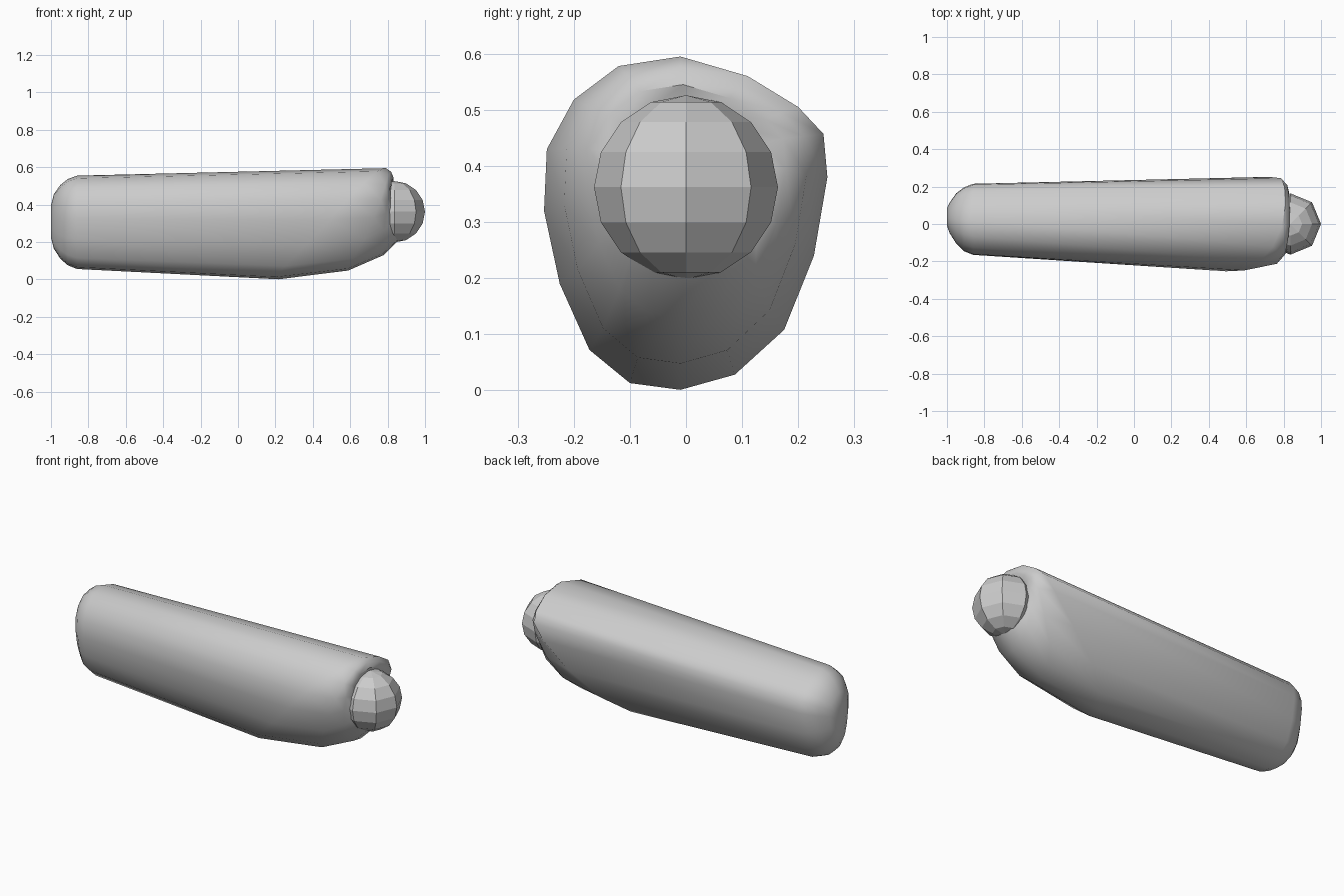
import bpy, bmesh

if "Cube" in bpy.data.objects:
    bpy.data.objects.remove(bpy.data.objects["Cube"])

# egg-shaped cross-section (y, z), counter-clockwise seen from +x
EGG = [(-.01, .595), (-.12, .578), (-.2, .518), (-.248, .43), (-.253, .32), (-.225, .19),
       (-.172, .072), (-.1, .013), (-.01, .001), (.087, .028), (.175, .108), (.228, .24),
       (.252, .38), (.245, .457), (.2, .505), (.11, .56)]

# each ring: x at bottom / middle / top, x skew per y, y range, z range
RINGS = [
    (-1.0, -1.0, -1.0, 0, (-.01, .085), (.225, .395)),
    (-.985, -.985, -.985, 0, (-.05, .115), (.165, .455)),
    (-.95, -.95, -.95, 0, (-.105, .165), (.11, .505)),
    (-.91, -.91, -.91, 0, (-.145, .195), (.075, .537)),
    (-.86, -.86, -.86, 0, (-.165, .215), (.055, .555)),
    (.22, .56, .795, .35, (-.253, .252), (0, .595)),      # slanted shoulder
    (.59, .745, .82, .10, (-.217, .215), (.047, .575)),
    (.78, .80, .832, .05, (-.175, .178), (.13, .545)),
    (.86, .825, .815, 0, (-.14, .14), (.21, .51)),
    (.82, .81, .80, 0, (-.08, .08), (.28, .44)),          # hidden inside the ball
]


def ring_points(xb, xm, xt, skew, yr, zr):
    pts = []
    for ey, ez in EGG:
        t, s = ez / .595, (ey + .253) / .505
        x = xb * (2*t - 1) * (t - 1) + xm * 4*t * (1 - t) + xt * t * (2*t - 1)
        pts.append((x + skew * ey, yr[0] + s * (yr[1] - yr[0]), zr[0] + t * (zr[1] - zr[0])))
    return pts


def finish(bm, name):
    bmesh.ops.recalc_face_normals(bm, faces=bm.faces)
    mesh = bpy.data.meshes.new(name)
    bm.to_mesh(mesh)
    bm.free()
    ob = bpy.data.objects.new(name, mesh)
    bpy.context.collection.objects.link(ob)
    return ob


# body: loft through the rings
bm = bmesh.new()
loops = [[bm.verts.new(p) for p in ring_points(*r)] for r in RINGS]
n = len(EGG)
for a, b in zip(loops, loops[1:]):
    for i in range(n):
        j = (i + 1) % n
        bm.faces.new((a[i], a[j], b[j], b[i]))
bm.faces.new(loops[0])
bm.faces.new(loops[-1])
body = finish(bm, "body")
bpy.context.view_layer.objects.active = body
body.select_set(True)
bpy.ops.object.shade_smooth_by_angle(angle=.75)

# faceted ball at the tip
bm = bmesh.new()
bmesh.ops.create_uvsphere(bm, u_segments=8, v_segments=8, radius=.164)
bmesh.ops.translate(bm, verts=bm.verts, vec=(.836, 0, .362))
finish(bm, "tip_ball")
